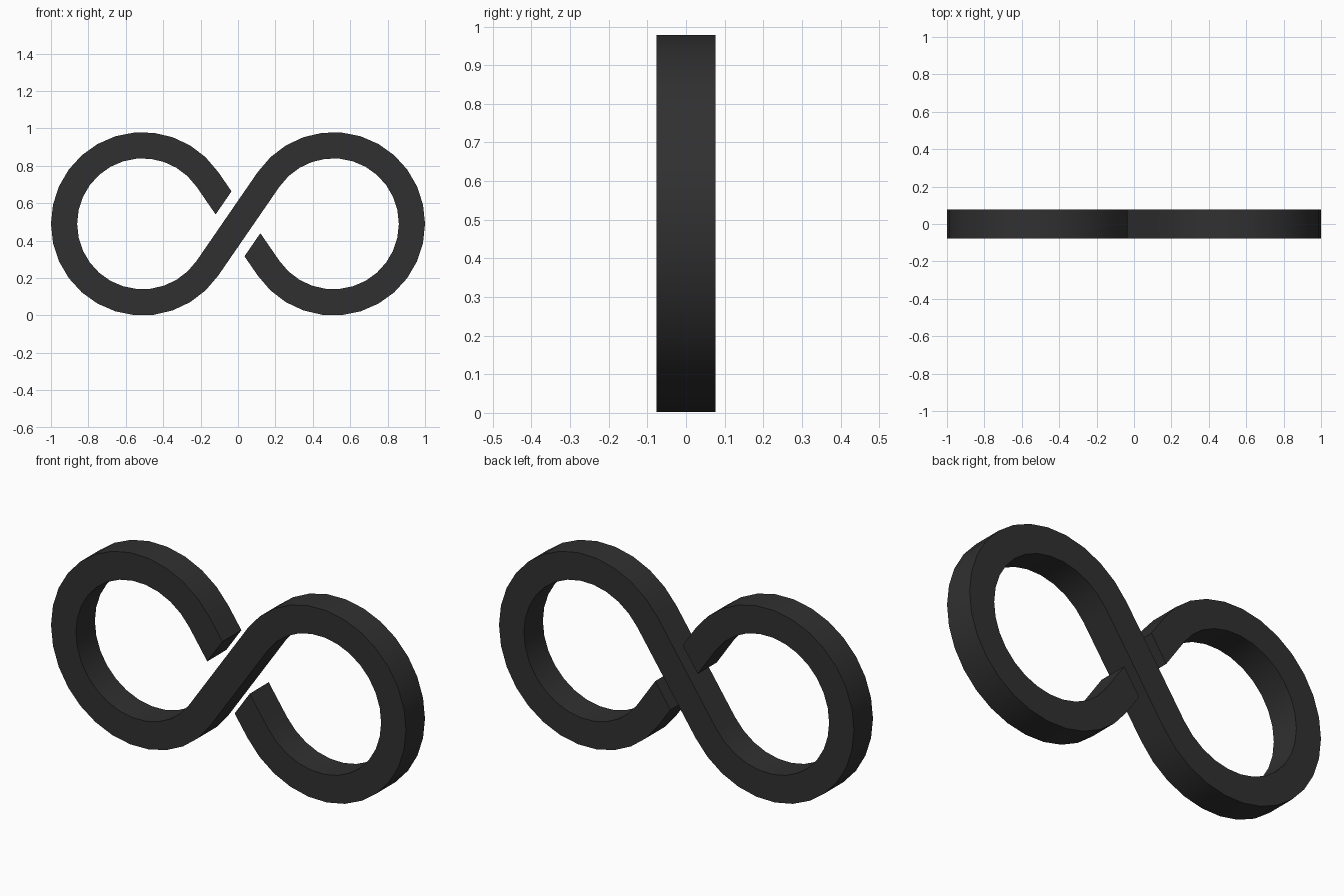
import bpy, bmesh, math
from mathutils import Vector

if "Cube" in bpy.data.objects:
    bpy.data.objects.remove(bpy.data.objects["Cube"])

CX, CZ = 0.51, 0.49            # ring centre
R_OUT, R_IN = 0.49, 0.35       # band radii
DEPTH = 0.0765                 # half thickness in y
CUT = 0.127                    # distance of cut ends from the crossing strand's centreline
SEGS = 24

# angle where the straight strands leave the ring as tangents
a0 = math.acos((R_OUT + R_IN) / 2 / CX)


def ring_point(r, a):
    return Vector((-CX + r * math.cos(a), r * math.sin(a)))


def cut_point(q):
    """Slide q along the descending strand to the slanted cut line."""
    v = Vector((math.sin(a0), -math.cos(a0)))
    n = Vector((-math.cos(a0), math.sin(a0)))
    return q + v * ((CUT - n.dot(q)) / n.dot(v))


# left half: cut end, then around the ring
angles = [a0 + (2 * math.pi - 2 * a0) * i / SEGS for i in range(SEGS + 1)]
left = [(ring_point(R_OUT, a), ring_point(R_IN, a)) for a in angles]
left.insert(0, (cut_point(left[0][0]), cut_point(left[0][1])))
# right half: the left one turned half a turn about the crossing
pairs = left + [(-i, -o) for o, i in reversed(left)]

# extrude the band as a chain of rectangular sections
bm = bmesh.new()
sections = []
for p, q in pairs:
    sections.append([bm.verts.new((c.x, y, c.y + CZ)) for c, y in
                     ((p, -DEPTH), (q, -DEPTH), (q, DEPTH), (p, DEPTH))])
for s, t in zip(sections, sections[1:]):
    for k in range(4):
        m = (k + 1) % 4
        bm.faces.new((s[k], s[m], t[m], t[k]))
bm.faces.new(sections[0])
bm.faces.new(sections[-1])
bmesh.ops.recalc_face_normals(bm, faces=bm.faces)

mesh = bpy.data.meshes.new("infinity_band")
bm.to_mesh(mesh)
bm.free()
band = bpy.data.objects.new("infinity_band", mesh)
bpy.context.collection.objects.link(band)

mat = bpy.data.materials.new("charcoal")
mat.diffuse_color = (0.03, 0.03, 0.03, 1)
mat.use_nodes = True
mat.node_tree.nodes["Principled BSDF"].inputs["Base Color"].default_value = mat.diffuse_color
mesh.materials.append(mat)

# smooth rims, sharp edges
bpy.context.view_layer.objects.active = band
band.select_set(True)
bpy.ops.object.shade_smooth_by_angle(angle=math.radians(30))
